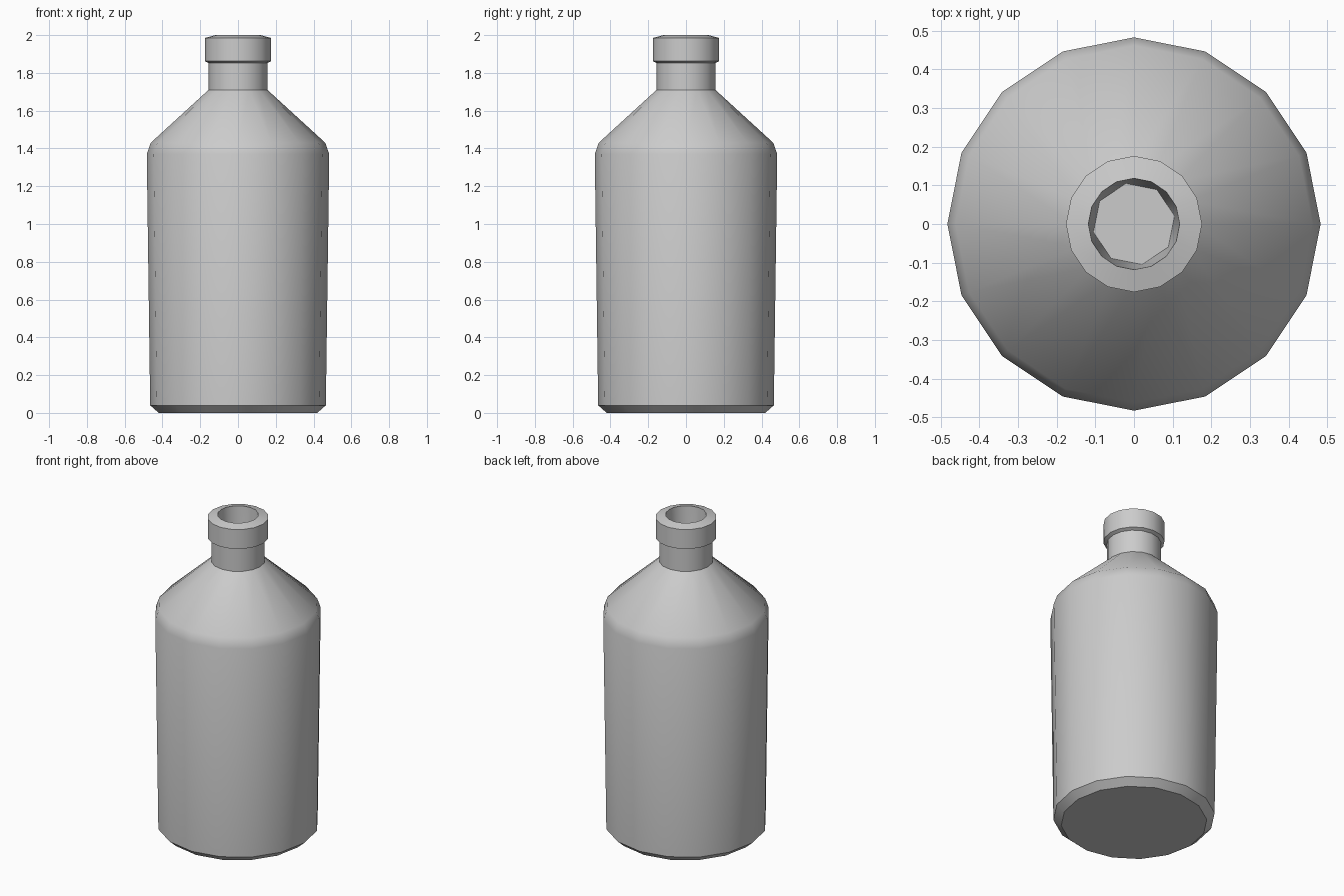
import bpy, bmesh, math

cube = bpy.data.objects.get("Cube")
if cube:
    bpy.data.objects.remove(cube)

SIDES = 16

grey = bpy.data.materials.new("plain grey")
grey.use_nodes = True
colour = (0.6, 0.6, 0.6, 1)
grey.diffuse_color = colour
grey.node_tree.nodes["Principled BSDF"].inputs["Base Color"].default_value = colour


def ring(bm, radius, z, sides=SIDES, turn=0.0):
    step = math.tau / sides
    return [bm.verts.new((radius * math.cos(i * step + turn),
                          radius * math.sin(i * step + turn), z))
            for i in range(sides)]


# Outside of the bottle, from the base up to the mouth
profile = [
    (0.42, 0.0), (0.465, 0.04),        # chamfered base
    (0.483, 1.37), (0.462, 1.43),      # tapered body and rounded shoulder edge
    (0.156, 1.71), (0.156, 1.852),     # shoulder cone and neck
    (0.176, 1.862), (0.176, 1.985),    # collar
    (0.118, 2.0),                      # sloping rim
]

bm = bmesh.new()
rings = [ring(bm, r, z) for r, z in profile]
for low, high in zip(rings, rings[1:]):
    for i in range(SIDES):
        j = (i + 1) % SIDES
        bm.faces.new((low[i], low[j], high[j], high[i]))
bm.faces.new(rings[0][::-1])

# Bore of the neck, narrowing to an eight-sided floor
mouth = rings[-1]
floor = ring(bm, 0.107, 1.71, SIDES // 2, math.pi / SIDES)
for k in range(SIDES // 2):
    a, b, c = (mouth[(2 * k + n) % SIDES] for n in range(3))
    p, q = floor[k], floor[(k + 1) % len(floor)]
    bm.faces.new((a, b, p))
    bm.faces.new((b, c, q, p))
bm.faces.new(floor)
bmesh.ops.recalc_face_normals(bm, faces=bm.faces)

mesh = bpy.data.meshes.new("bottle")
bm.to_mesh(mesh)
bm.free()
mesh.materials.append(grey)
bottle = bpy.data.objects.new("bottle", mesh)
bpy.context.collection.objects.link(bottle)

# Smooth sides with crisp rims
bpy.ops.object.select_all(action="DESELECT")
bottle.select_set(True)
bpy.context.view_layer.objects.active = bottle
bpy.ops.object.shade_smooth_by_angle(angle=math.radians(35))
